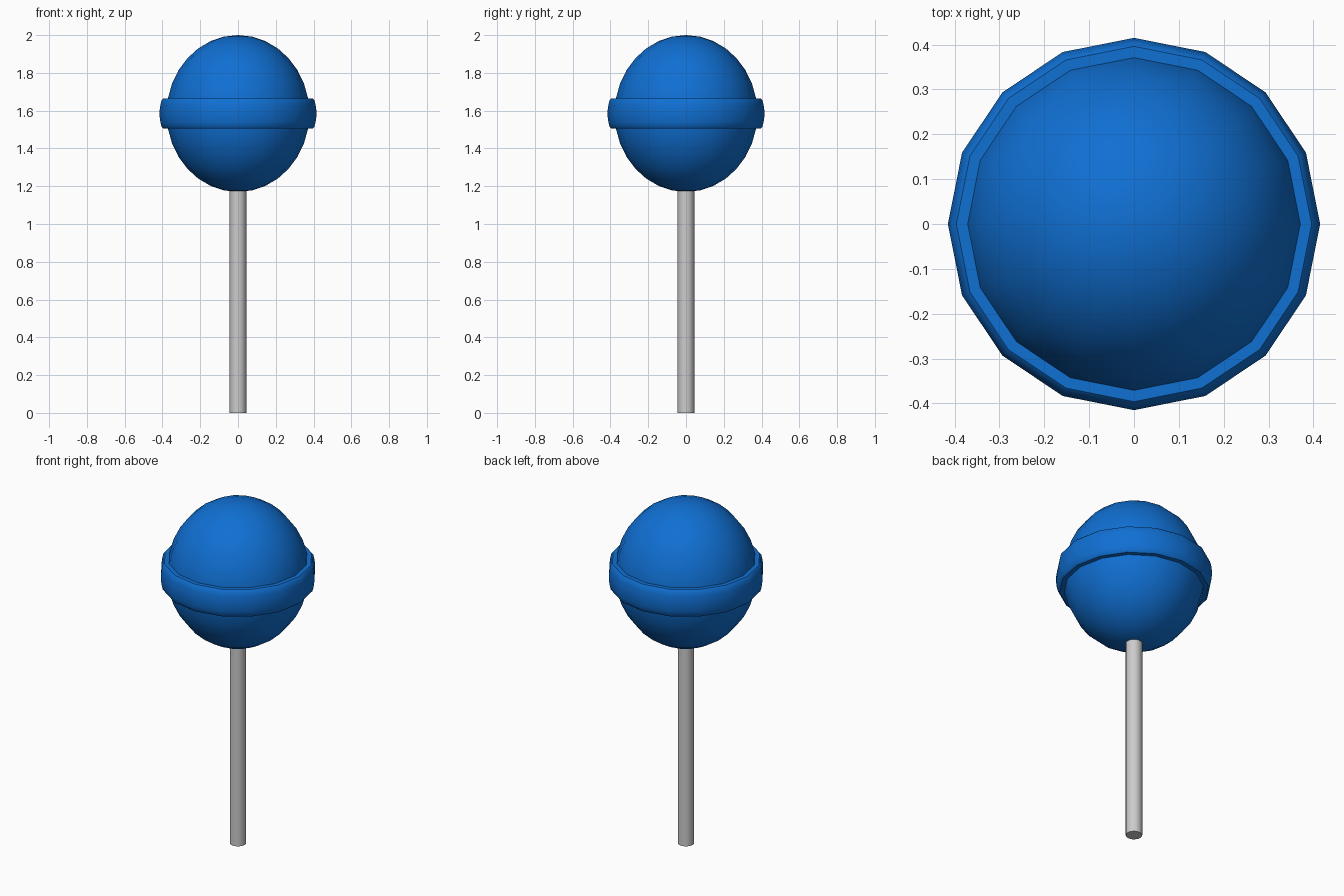
import bpy, math

if "Cube" in bpy.data.objects:
    bpy.data.objects.remove(bpy.data.objects["Cube"])

def material(name, rgb):
    m = bpy.data.materials.new(name)
    m.diffuse_color = (*rgb, 1)
    m.use_nodes = True
    m.node_tree.nodes["Principled BSDF"].inputs["Base Color"].default_value = m.diffuse_color
    return m

blue = material("candy blue", (0.005, 0.16, 0.65))
white = material("stick grey", (0.6, 0.6, 0.6))

def lathe(name, profile, mat, sides=16, closed=False, angle=40):
    """Revolve (radius, z) points around z; zero radius makes a pole."""
    verts, rows, faces = [], [], []
    for r, z in profile:
        if r < 1e-6:
            rows.append([len(verts)] * sides)
            verts.append((0, 0, z))
        else:
            rows.append(list(range(len(verts), len(verts) + sides)))
            verts += [(r * math.cos(2 * math.pi * i / sides),
                       r * math.sin(2 * math.pi * i / sides), z) for i in range(sides)]
    pairs = list(zip(rows, rows[1:])) + ([(rows[-1], rows[0])] if closed else [])
    for a, b in pairs:
        for i in range(sides):
            j = (i + 1) % sides
            faces.append(list(dict.fromkeys((a[i], a[j], b[j], b[i]))))
    me = bpy.data.meshes.new(name)
    me.from_pydata(verts, [], faces)
    me.materials.append(mat)
    ob = bpy.data.objects.new(name, me)
    bpy.context.collection.objects.link(ob)
    bpy.ops.object.select_all(action='DESELECT')
    ob.select_set(True)
    bpy.context.view_layer.objects.active = ob
    bpy.ops.object.shade_smooth_by_angle(angle=math.radians(angle))
    return ob

MID = 1.585

# Candy ball, slightly taller than wide
ball = [(0.378 * math.sin(math.pi * k / 16), MID - 0.415 * math.cos(math.pi * k / 16))
        for k in range(17)]
ball[0], ball[-1] = (0, MID - 0.415), (0, 2.0)
lathe("candy_ball", ball, blue)

# Band around the middle, with rounded outer edges
half = [(0.36, 0.079), (0.396, 0.079), (0.405, 0.070), (0.411, 0.045), (0.415, 0.015)]
band = [(r, MID - h) for r, h in half] + [(r, MID + h) for r, h in reversed(half)]
lathe("candy_band", band, blue, closed=True)

# Stick, running up into the ball
lathe("stick", [(0, 0), (0.044, 0), (0.044, 1.25), (0, 1.25)], white)
